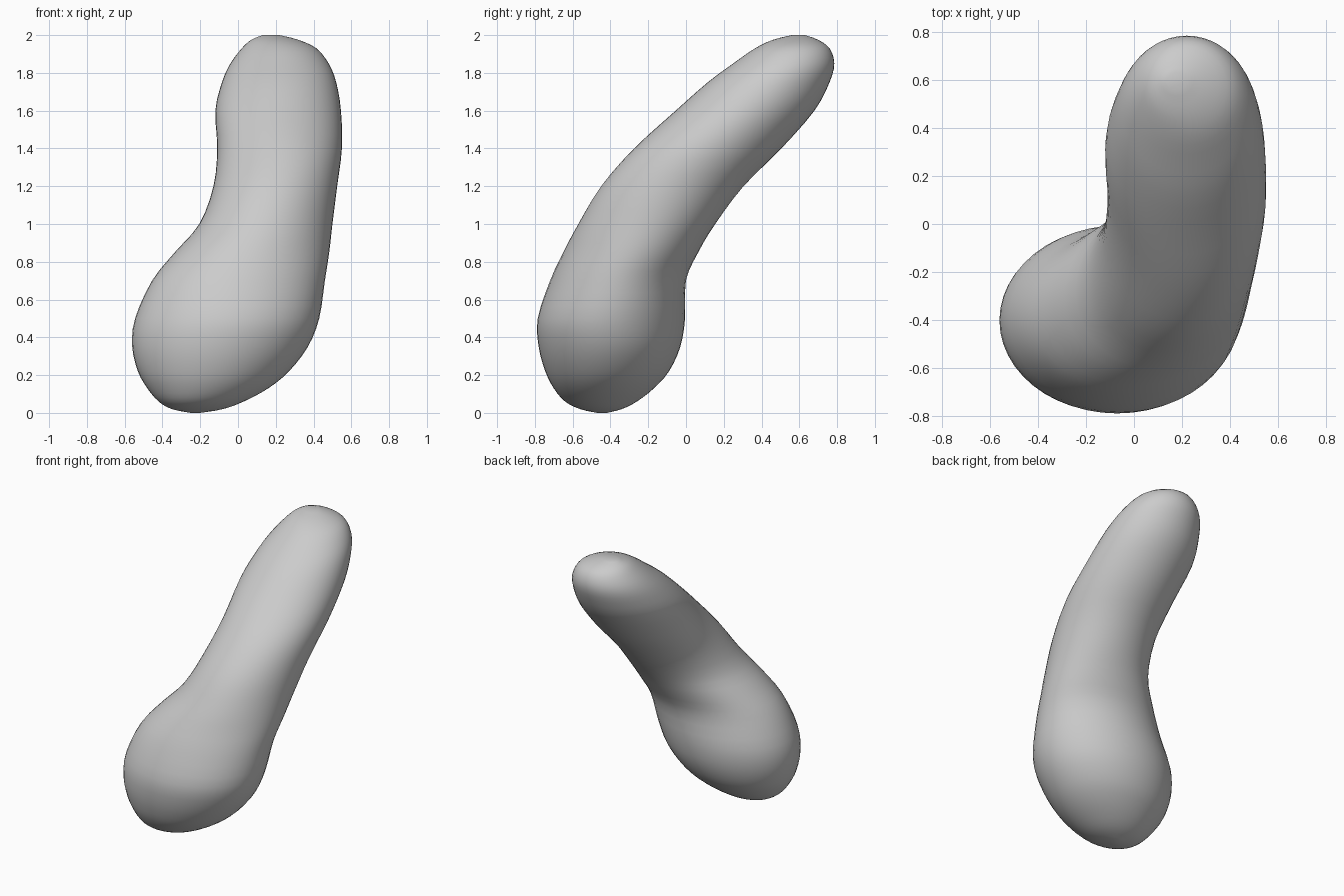
import bpy, bmesh
from math import sin, cos, tau, sqrt

if "Cube" in bpy.data.objects:
    bpy.data.objects.remove(bpy.data.objects["Cube"])

# Level sections: height, x min, x max, y min, y max, skew
SECTIONS = [
    (0.00, -.25, -.20, -.47, -.42, 0),
    (0.02, -.35, -.08, -.56, -.34, 0),
    (0.06, -.42, .03, -.64, -.26, 0),
    (0.13, -.48, .16, -.70, -.17, 0),
    (0.22, -.53, .27, -.745, -.09, 0),
    (0.35, -.56, .37, -.78, -.03, 0),
    (0.50, -.545, .43, -.785, -.005, 0),
    (0.70, -.455, .46, -.72, .00, .06),
    (0.85, -.335, .483, -.65, .065, .10),
    (1.00, -.205, .50, -.57, .155, .10),
    (1.20, -.13, .525, -.45, .305, .06),
    (1.40, -.11, .55, -.275, .505, 0),
    (1.60, -.12, .545, -.055, .68, 0),
    (1.75, -.085, .52, .115, .76, 0),
    (1.85, -.04, .48, .25, .785, 0),
    (1.93, .02, .415, .365, .76, 0),
    (1.975, .07, .32, .46, .70, 0),
    (2.00, .13, .22, .56, .63, 0),
]
SIDES, STEPS = 48, 3


def spline(p0, p1, p2, p3, t):
    """Smooth blend between two neighbouring sections."""
    return [.5 * (2*b + (c - a)*t + (2*a - 5*b + 4*c - d)*t*t
                  + (3*b - a - 3*c + d)*t**3)
            for a, b, c, d in zip(p0, p1, p2, p3)]


def ring(bm, section):
    """Skewed ellipse filling the section's limits."""
    z, x0, x1, y0, y1, skew = section
    a, b = (x1 - x0) / 2, (y1 - y0) / 2
    verts = []
    for i in range(SIDES):
        c, s = cos(tau * i / SIDES), sin(tau * i / SIDES)
        verts.append(bm.verts.new(((x0 + x1) / 2 + a * c,
                                   (y0 + y1) / 2 + b * (skew * c + sqrt(1 - skew**2) * s),
                                   z)))
    return verts


# Bent, rounded body lofted through the sections
bm = bmesh.new()
last = len(SECTIONS) - 1
dense = []
for i in range(last):
    near = [SECTIONS[min(max(i + k, 0), last)] for k in (-1, 0, 1, 2)]
    dense += [spline(*near, t / STEPS) for t in range(STEPS)]
dense.append(SECTIONS[-1])

rings = [ring(bm, s) for s in dense]
for low, high in zip(rings, rings[1:]):
    for i in range(SIDES):
        j = (i + 1) % SIDES
        bm.faces.new((low[i], low[j], high[j], high[i]))
bm.faces.new(rings[0][::-1])
bm.faces.new(rings[-1])

mesh = bpy.data.meshes.new("bent_body")
bm.to_mesh(mesh)
bm.free()
mesh.shade_smooth()
body = bpy.data.objects.new("bent_body", mesh)
bpy.context.collection.objects.link(body)
